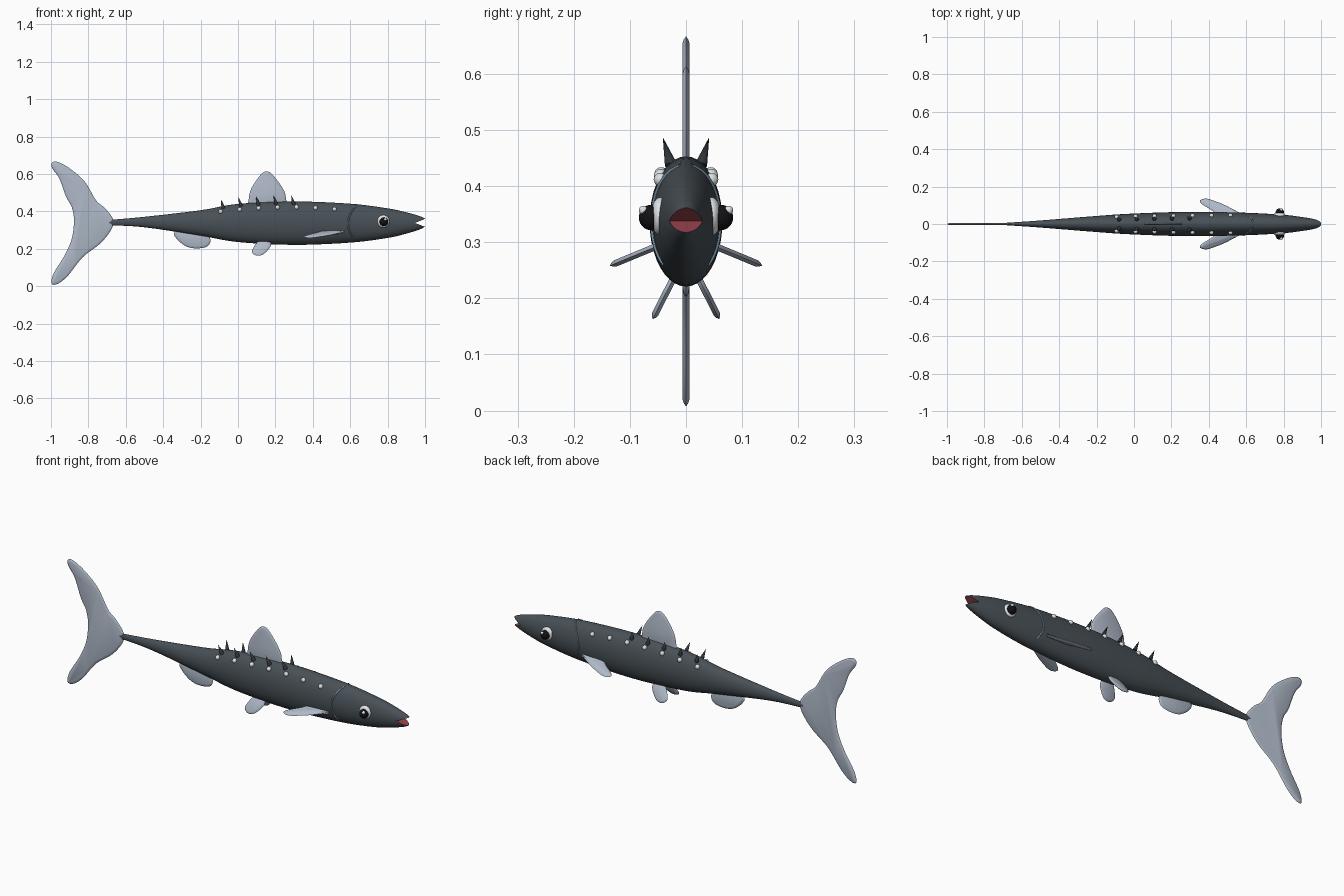
import bpy, bmesh, math
from mathutils import Vector, Matrix

if bpy.data.objects.get("Cube"):
    bpy.data.objects.remove(bpy.data.objects["Cube"], do_unlink=True)


def material(name, r, g, b):
    mat = bpy.data.materials.new(name)
    mat.use_nodes = True
    mat.diffuse_color = (r, g, b, 1)
    shader = next(n for n in mat.node_tree.nodes if n.type == 'BSDF_PRINCIPLED')
    shader.inputs["Base Color"].default_value = (r, g, b, 1)
    shader.inputs["Roughness"].default_value = 0.6
    return mat


SKIN = material("slate skin", 0.065, 0.082, 0.095)
FIN = material("pale fin", 0.43, 0.49, 0.58)
SPOT = material("pearl spot", 0.72, 0.74, 0.74)
SPINE = material("dark spine", 0.03, 0.036, 0.042)
GILL = material("blue gill", 0.17, 0.27, 0.35)
EYE = material("eye white", 0.75, 0.78, 0.8)
PUPIL = material("pupil black", 0.006, 0.006, 0.008)
MOUTH = material("mouth red", 0.35, 0.06, 0.08)


def finish(bm, name, *mats, angle=40):
    """Turn a bmesh into a shaded object."""
    bmesh.ops.recalc_face_normals(bm, faces=bm.faces[:])
    mesh = bpy.data.meshes.new(name)
    bm.to_mesh(mesh)
    bm.free()
    for mat in mats:
        mesh.materials.append(mat)
    obj = bpy.data.objects.new(name, mesh)
    bpy.context.collection.objects.link(obj)
    smooth(obj, angle)
    return obj


def smooth(obj, angle):
    bpy.ops.object.select_all(action='DESELECT')
    obj.select_set(True)
    bpy.context.view_layer.objects.active = obj
    bpy.ops.object.shade_smooth_by_angle(angle=math.radians(angle))


def spline(points, steps, closed=False):
    """Smooth curve through the points."""
    pts = [Vector(p) for p in points]
    n = len(pts)
    pick = (lambda i: pts[i % n]) if closed else (lambda i: pts[max(0, min(n - 1, i))])
    out = []
    for i in range(n if closed else n - 1):
        a, b, c, d = (pick(i + k) for k in (-1, 0, 1, 2))
        for k in range(steps):
            t = k / steps
            out.append(b + (c - a) * t / 2 + (a * 2 - b * 5 + c * 4 - d) * t * t / 2
                       + (b * 3 - a - c * 3 + d) * t ** 3 / 2)
    if not closed:
        out.append(pts[-1])
    return out


# Body stations: x, centre height, half height, half width
STATIONS = spline([
    (-0.69, 0.34, 0.014, 0.006), (-0.5, 0.343, 0.028, 0.019),
    (-0.2, 0.338, 0.068, 0.043), (0, 0.338, 0.102, 0.056),
    (0.3, 0.337, 0.116, 0.065), (0.6, 0.337, 0.104, 0.06),
    (0.8, 0.337, 0.079, 0.049), (0.9, 0.338, 0.057, 0.037),
    (0.97, 0.339, 0.036, 0.025), (1, 0.34, 0.022, 0.015)], 5)


def station(x):
    for a, b in zip(STATIONS, STATIONS[1:]):
        if a[0] <= x <= b[0]:
            return a.lerp(b, (x - a[0]) / (b[0] - a[0]))


def side_point(x, z, side):
    """Point on the skin at a length and height."""
    _, mid, tall, wide = station(x)
    return Vector((x, side * wide * math.sqrt(max(0, 1 - ((z - mid) / tall) ** 2)), z))


# Body loft
bm = bmesh.new()
SIDES = 40
rings = []
for x, mid, tall, wide in STATIONS:
    turn = [math.tau * k / SIDES for k in range(SIDES)]
    rings.append([bm.verts.new((x, wide * math.cos(t), mid + tall * math.sin(t))) for t in turn])
for a, b in zip(rings, rings[1:]):
    for k in range(SIDES):
        j = (k + 1) % SIDES
        bm.faces.new((a[k], a[j], b[j], b[k]))
bm.faces.new(rings[0])
bm.faces.new(rings[-1])
body = finish(bm, "body", SKIN, MOUTH)

# Mouth wedge cut out of the snout
bm = bmesh.new()
caps = [[bm.verts.new((x, y, z)) for x, z in ((0.946, 0.338), (1.04, 0.302), (1.04, 0.376))]
        for y in (-0.1, 0.1)]
for cap in caps:
    bm.faces.new(cap)
for k in range(3):
    j = (k + 1) % 3
    bm.faces.new((caps[0][k], caps[0][j], caps[1][j], caps[1][k]))
for face in bm.faces:
    face.material_index = 1
cutter = finish(bm, "mouth_cutter", SKIN, MOUTH)
cutter.hide_render = True
cut = body.modifiers.new("mouth", 'BOOLEAN')
cut.object = cutter
cut.operation = 'DIFFERENCE'
cut.solver = 'EXACT'
bpy.context.view_layer.objects.active = body
bpy.ops.object.modifier_apply(modifier=cut.name)
bpy.data.objects.remove(cutter, do_unlink=True)
smooth(body, 40)


def fin(name, outline, origin=(0, 0, 0), out=(0, 0, 1), rim=0.006, bulge=0.004):
    """Cushioned fin: outline gives length and reach along the out direction."""
    bm = bmesh.new()
    verts = [bm.verts.new(Vector(origin) + Vector((p.x, 0, 0)) + Vector(out).normalized() * p.y)
             for p in spline(outline, 5, closed=True)]
    sides = [bm.faces.new(verts)]
    # Second side shares the rim
    back = [bm.verts.new(v.co) for v in reversed(verts)]
    sides.append(bm.faces.new(back))
    bm.normal_update()
    for step in (1, 0.5):
        for face in sides:
            bmesh.ops.inset_individual(bm, faces=[face], thickness=rim, depth=bulge * step,
                                       use_even_offset=True)
    bmesh.ops.remove_doubles(bm, verts=bm.verts[:], dist=0.0001)
    return finish(bm, name, FIN, angle=60)


# Fins on the centre line
fin("tail_fin", [
    (-0.665, 0.34), (-0.68, 0.38), (-0.72, 0.425), (-0.76, 0.46), (-0.82, 0.56), (-0.9, 0.63),
    (-0.965, 0.665), (-0.995, 0.66), (-0.993, 0.63), (-0.955, 0.575), (-0.92, 0.48),
    (-0.888, 0.42), (-0.877, 0.345), (-0.89, 0.25), (-0.93, 0.16), (-0.985, 0.07),
    (-0.997, 0.015), (-0.965, 0.012), (-0.91, 0.055), (-0.83, 0.155), (-0.74, 0.225),
    (-0.685, 0.29)])
fin("dorsal_fin", [
    (0.07, 0.42), (0.058, 0.47), (0.075, 0.53), (0.125, 0.6), (0.16, 0.613), (0.19, 0.59),
    (0.235, 0.53), (0.255, 0.48), (0.24, 0.42)])
fin("anal_fin", [
    (-0.34, 0.29), (-0.325, 0.25), (-0.275, 0.212), (-0.22, 0.202), (-0.165, 0.212),
    (-0.147, 0.245), (-0.17, 0.28), (-0.26, 0.32)])


def ball(name, mat, centre, size, flat=1):
    bm = bmesh.new()
    bmesh.ops.create_uvsphere(bm, u_segments=24, v_segments=14, radius=size)
    bmesh.ops.scale(bm, vec=(1, flat, 1), verts=bm.verts)
    bmesh.ops.translate(bm, vec=centre, verts=bm.verts)
    return finish(bm, name, mat, angle=60)


for side, label in ((-1, "front_side"), (1, "back_side")):
    # Paired fins
    fin("pectoral_fin_" + label, [
        (0.57, -0.005), (0.51, 0.038), (0.45, 0.067), (0.39, 0.088), (0.355, 0.08),
        (0.36, 0.06), (0.41, 0.025), (0.46, -0.005)],
        (0, side * 0.054, 0.292), (0, side * 0.92, -0.38), rim=0.005)
    fin("pelvic_fin_" + label, [
        (0.11, -0.01), (0.08, 0.035), (0.076, 0.06), (0.1, 0.078), (0.135, 0.07),
        (0.17, 0.03), (0.175, 0), (0.15, -0.02)],
        (0, side * 0.024, 0.233), (0, side * 0.45, -0.89), rim=0.005)

    # Eye
    ball("eye_white_" + label, EYE, (0.777, side * 0.046, 0.346), 0.034, 0.5)
    ball("pupil_" + label, PUPIL, (0.78, side * 0.061, 0.344), 0.023)
    ball("eye_glint_" + label, EYE, (0.788, side * 0.076, 0.357), 0.008)

    # Row of pearl spots
    for i in range(7):
        x = -0.093 + i * 0.1015
        z = 0.422 - 0.0018 * (i - 3.6) ** 2
        ball(f"spot_{i + 1}_{label}", SPOT, side_point(x, z, side), 0.012)

    # Row of back spines
    for i in range(5):
        x = -0.078 + i * 0.094
        _, mid, tall, wide = station(x)
        base = Vector((x, side * wide * 0.42, mid + tall * 0.88))
        lean = Vector((-0.014, side * 0.014, 0.048))
        bm = bmesh.new()
        bmesh.ops.create_cone(bm, cap_ends=True, segments=12, radius1=0.011, radius2=0,
                              depth=lean.length)
        pose = Matrix.Translation(base + lean / 2) @ lean.to_track_quat('Z', 'Y').to_matrix().to_4x4()
        bmesh.ops.transform(bm, matrix=pose, verts=bm.verts)
        finish(bm, f"spine_{i + 1}_{label}", SPINE)

    # Gill line lying on the skin
    line = bpy.data.curves.new("gill_line_" + label, 'CURVE')
    line.dimensions = '3D'
    line.bevel_depth = 0.004
    line.bevel_resolution = 2
    path = line.splines.new('POLY')
    steps = 18
    path.points.add(steps)
    for k, point in enumerate(path.points):
        t = k / steps
        z = 0.262 + 0.174 * t
        x = 0.588 + 0.05 * abs(t - 0.42) ** 2 / 0.34
        point.co = (*side_point(x, z, side), 1)
    line.materials.append(GILL)
    bpy.context.collection.objects.link(bpy.data.objects.new("gill_line_" + label, line))
